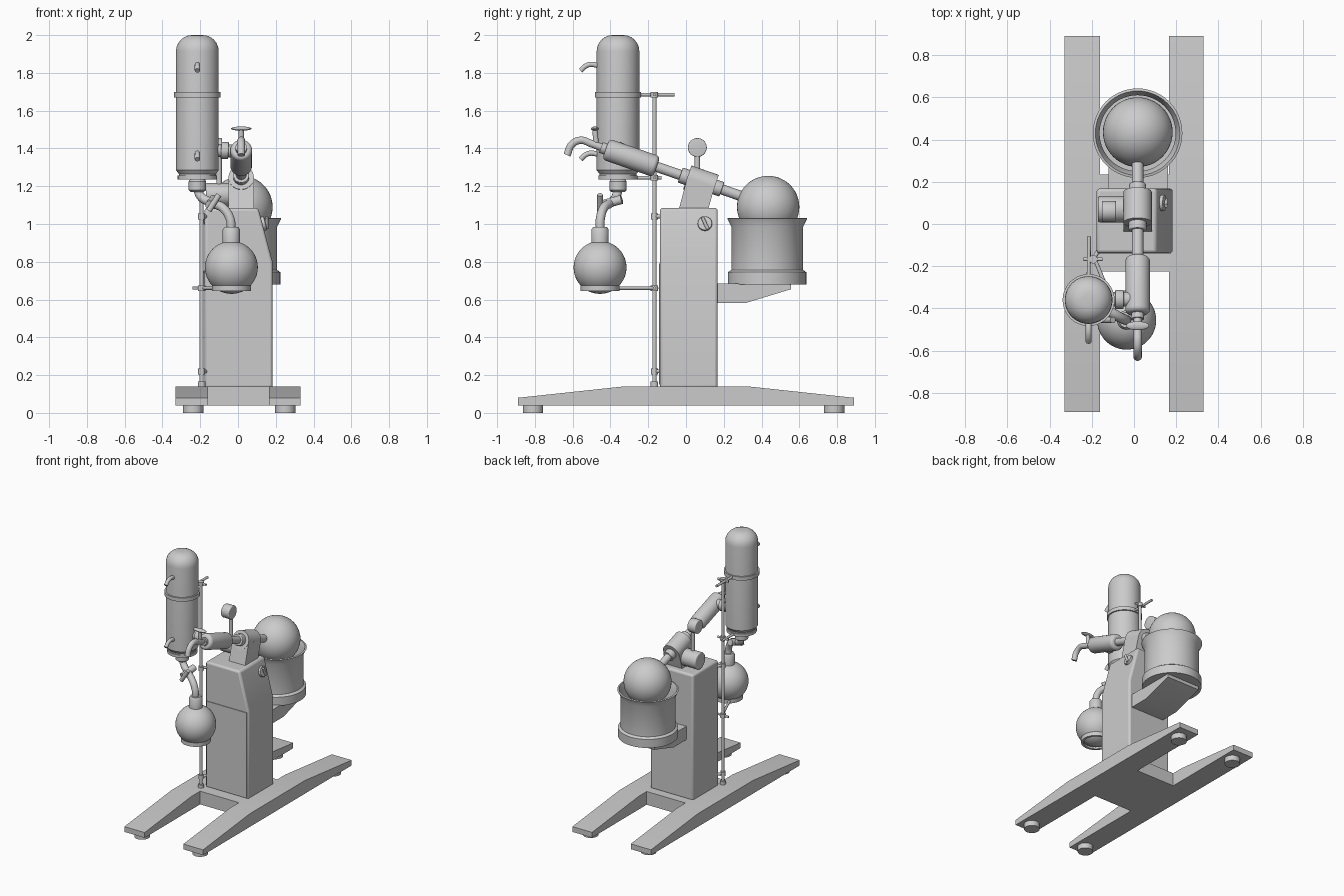
import bpy, bmesh, math
from mathutils import Vector

if "Cube" in bpy.data.objects:
    bpy.data.objects.remove(bpy.data.objects["Cube"])


def finish(name, bm):
    bmesh.ops.remove_doubles(bm, verts=bm.verts, dist=1e-5)
    bmesh.ops.recalc_face_normals(bm, faces=bm.faces)
    me = bpy.data.meshes.new(name)
    bm.to_mesh(me)
    bm.free()
    ob = bpy.data.objects.new(name, me)
    bpy.context.collection.objects.link(ob)
    smooth(ob)
    return ob


def smooth(ob):
    bpy.ops.object.select_all(action='DESELECT')
    ob.select_set(True)
    bpy.context.view_layer.objects.active = ob
    bpy.ops.object.shade_smooth_by_angle(angle=math.radians(35))


def lathe(name, profile, origin, axis=(0, 0, 1), n=40):
    """Revolve (radius, height) points about an axis through origin."""
    bm = bmesh.new()
    vs = [bm.verts.new((r, 0, h)) for r, h in profile]
    es = [bm.edges.new(p) for p in zip(vs, vs[1:])]
    bmesh.ops.spin(bm, geom=vs + es, cent=(0, 0, 0), axis=(0, 0, 1),
                   angle=2 * math.pi, steps=n, use_duplicate=False)
    q = Vector((0, 0, 1)).rotation_difference(Vector(axis).normalized())
    bmesh.ops.transform(bm, matrix=q.to_matrix().to_4x4(), verts=bm.verts)
    bmesh.ops.translate(bm, vec=origin, verts=bm.verts)
    return finish(name, bm)


def rod(name, a, b, r, round_end=0.0, n=32):
    a, b = Vector(a), Vector(b)
    L, e = (b - a).length, round_end
    arc = [(r - e + e * math.sin(t * math.pi / 8), e - e * math.cos(t * math.pi / 8)) for t in range(5)] if e else [(r, 0)]
    prof = [(0, 0)] + arc + [(x, L - h) for x, h in reversed(arc)] + [(0, L)]
    return lathe(name, prof, a, b - a, n)


def ball(name, c, r):
    return lathe(name, [(r * math.sin(i * math.pi / 24), -r * math.cos(i * math.pi / 24)) for i in range(25)], c, n=48)


def prism(name, pts, lo, hi, axis, bevel=0.0):
    """Extrude a 2D outline along x (points y,z) or y (points x,z)."""
    bm = bmesh.new()
    place = (lambda p, d: (d, p[0], p[1])) if axis == 'x' else (lambda p, d: (p[0], d, p[1]))
    f = bm.faces.new([bm.verts.new(place(p, lo)) for p in pts])
    new = bmesh.ops.extrude_face_region(bm, geom=[f])['geom']
    d = hi - lo
    bmesh.ops.translate(bm, vec=(d, 0, 0) if axis == 'x' else (0, d, 0),
                        verts=[v for v in new if isinstance(v, bmesh.types.BMVert)])
    ob = finish(name, bm)
    if bevel:
        m = ob.modifiers.new('bevel', 'BEVEL')
        m.width, m.segments = bevel, 3
    return ob


def box(name, lo, hi, bevel=0.0):
    return prism(name, [(lo[1], lo[2]), (hi[1], lo[2]), (hi[1], hi[2]), (lo[1], hi[2])], lo[0], hi[0], 'x', bevel)


def tube(name, pts, r):
    cu = bpy.data.curves.new(name, 'CURVE')
    cu.dimensions = '3D'
    cu.bevel_depth, cu.bevel_resolution, cu.use_fill_caps = r, 5, True
    s = cu.splines.new('BEZIER')
    s.bezier_points.add(len(pts) - 1)
    for bp, p in zip(s.bezier_points, pts):
        bp.co = p
        bp.handle_left_type = bp.handle_right_type = 'AUTO'
    ob = bpy.data.objects.new(name, cu)
    bpy.context.collection.objects.link(ob)
    bpy.ops.object.select_all(action='DESELECT')
    ob.select_set(True)
    bpy.context.view_layer.objects.active = ob
    bpy.ops.object.convert(target='MESH')
    smooth(bpy.context.object)


# H-shaped base with feet
leg = [(-.89, .04), (.89, .04), (.89, .08), (.33, .14), (-.33, .14), (-.89, .08)]
for side, lo, hi in (('left', -.33, -.16), ('right', .165, .33)):
    prism('base_leg_' + side, leg, lo, hi, 'x')
    for end, y in (('front', -.81), ('back', .785)):
        x = -.237 if side == 'left' else .25
        rod(f'foot_{end}_{side}', (x, y, 0), (x, y, .045), .054)
box('base_crossbar', (-.16, -.225, .04), (.165, .235, .14))

# Column with sloped right shoulder, front panel, knob
prism('column', [(-.177, .13), (.183, .13), (.183, .8), (.107, 1.085), (-.177, 1.085)], -.138, .168, 'y', .015)
box('column_front_panel', (-.165, -.143, .15), (.172, -.13, .79))
k, kn = Vector((.128, .1, 1.0)), Vector((.966, 0, .259))
rod('knob', k - kn * .01, k + kn * .018, .038, .004)
rod('knob_grip', k + kn * .025 + Vector((0, -.014, .03)), k + kn * .025 + Vector((0, .014, -.03)), .009)

# Bath support arm
prism('bath_arm', [(.16, .583), (.32, .583), (.557, .655), (.557, .685), (.16, .685)], -.12, .16, 'x')

# Heating bath and rotating flask
lathe('heating_bath', [(0, .68), (.207, .68), (.207, .745), (.19, .757), (.19, .985), (.212, 1.03), (.2, 1.033),
                       (.18, .985), (.18, .76), (0, .76)], (.017, .43, 0), n=56)
ball('rotating_flask', (.018, .435, 1.09), .165)


# Inclined drive axis
def ax(y):
    return Vector((.017, y, 1.249 - .347 * y))


prism('drive_head_mount', [(-.04, 1.07), (.007, 1.247), (.152, 1.197), (.115, 1.07)], -.05, .085, 'x')
rod('drive_head', ax(.007), ax(.152), .067)
rod('vapour_tube', ax(-.2), ax(.32), .027)
rod('front_collar', ax(-.03), ax(.015), .042, .005)
rod('rear_collar', ax(.15), ax(.19), .04, .005)
rod('vapour_chamber', ax(-.425), ax(-.155), .058, .022)
rod('chamber_front_neck', ax(-.45), ax(-.41), .03)
tube('inlet_spout', [(.017, y, z) for y, z in ((-.42, 1.395), (-.5, 1.425), (-.56, 1.443), (-.605, 1.42), (-.63, 1.365))], .02)
rod('inlet_valve_stem', (.017, -.475, 1.41), (.017, -.482, 1.5), .014)
lever = ball('inlet_valve_handle', (0, 0, 0), 1)
lever.location, lever.scale = (.017, -.482, 1.505), (.055, .021, .011)

# Motor and dial gauge
rod('motor', (-.17, .07, 1.155), (-.04, .07, 1.155), .062, .008)
rod('gauge_stem', (-.1, .06, 1.18), (-.1, .06, 1.38), .014)
rod('gauge', (-.152, .06, 1.405), (-.085, .06, 1.405), .05, .006)

# Vertical condenser
C = (-.215, -.36, 0)
dome = [(.113 - .085 + .085 * math.cos(t * math.pi / 12), 1.915 + .085 * math.sin(t * math.pi / 12)) for t in range(7)]
lathe('condenser', [(0, 1.24), (.098, 1.24), (.098, 1.265), (.113, 1.285)] + dome + [(0, 2.0)], C, n=48)
lathe('condenser_band', [(.1, 1.67), (.123, 1.67), (.123, 1.698), (.1, 1.698)], C, n=48)
lathe('condenser_lower_band', [(0, 1.235), (.104, 1.235), (.104, 1.256), (0, 1.256)], C, n=48)
lathe('condenser_outlet', [(0, 1.17), (.035, 1.17), (.046, 1.18), (.046, 1.225), (.035, 1.24), (0, 1.24)], C)
rod('side_arm', (-.13, -.357, 1.39), (0, -.357, 1.385), .034)
rod('side_arm_collar', (-.09, -.357, 1.39), (-.05, -.357, 1.388), .045, .005)
for nm, z in (('upper', 1.84), ('lower', 1.37)):
    tube(nm + '_hose_port', [(-.215, -.44, z - .012), (-.5, -.49, z) and (-.215, -.5, z + .005),
                             (-.215, -.53, z - .003), (-.215, -.558, z - .028)], .014)

# Drain tube, stopcock and receiving flask
tube('drain_tube', [(-.215, -.36, 1.2), (-.2, -.368, 1.15), (-.14, -.4, 1.112), (-.08, -.435, 1.085),
                    (-.043, -.453, 1.03), (-.035, -.455, .96)], .024)
rod('stopcock', (-.15, -.45, 1.1), (-.13, -.34, 1.13), .024)
rod('stopcock_grip', (-.155, -.455, 1.07), (-.1, -.455, 1.155), .015)
F = (-.035, -.455, 0)
lathe('receiver_collar', [(0, .9), (.046, .9), (.046, .97), (.036, .985), (0, .985)], F)
ball('receiving_flask', (-.035, -.455, .77), .14)
lathe('flask_support_ring', [(.085, .645), (.103, .645), (.103, .675), (.085, .675), (.085, .645)], F)

# Stand rod with clamps
X, Y = -.193, -.167
rod('stand_rod', (X, Y, .13), (X, Y, 1.69), .011)
rod('stand_rod_socket', (X, Y, .135), (X, Y, .165), .02)
for nm, z in (('bottom', .22), ('top', 1.04)):
    rod('rod_mount_' + nm, (X, Y, z - .016), (X, Y, z + .016), .018)
    rod('rod_mount_pin_' + nm, (X, Y, z), (-.165, -.12, z), .01)
for nm, z, tip, back in (('upper', 1.685, (-.215, -.25), -.06), ('lower', 1.245, (-.215, -.27), -.13),
                         ('flask', .66, (-.1, -.375), -.15)):
    rod(nm + '_clamp', (X, Y, z - .014), (X, Y, z + .014), .02)
    rod(nm + '_clamp_arm', (tip[0], tip[1], z), (-.213 if nm != 'flask' else X, back, z), .009)
    rod(nm + '_clamp_screw', (-.24, Y, z), (-.15, Y, z), .008)
